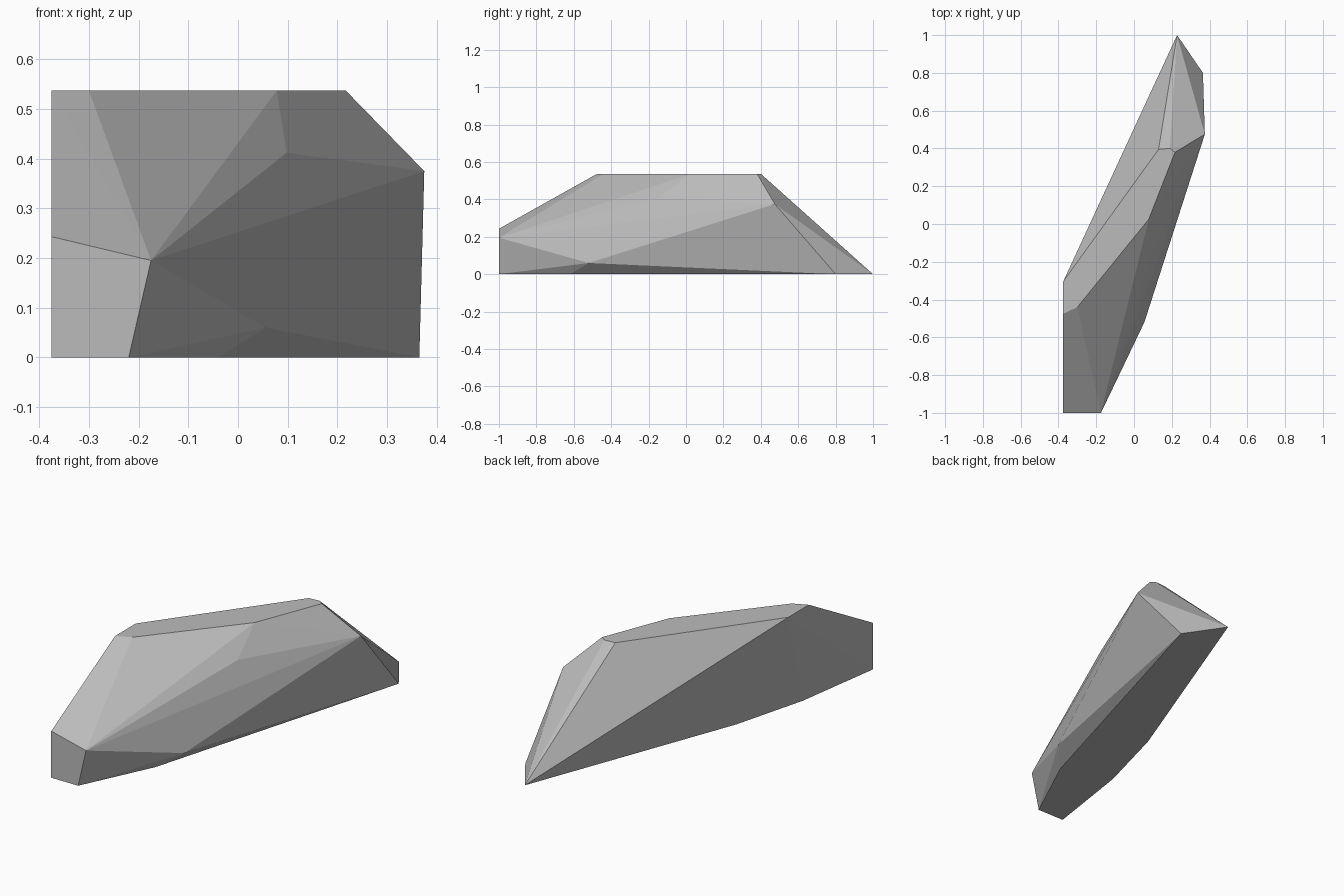
import bpy
import bmesh

cube = bpy.data.objects.get("Cube")
if cube:
    bpy.data.objects.remove(cube, do_unlink=True)

# Stone colour
stone = bpy.data.materials.new("grey stone")
stone.use_nodes = True
grey = (0.5, 0.5, 0.5, 1)
stone.diffuse_color = grey
stone.node_tree.nodes["Principled BSDF"].inputs["Base Color"].default_value = grey

# Flat ground outline and flat top outline of the boulder
base = [(-.375, -1), (-.22, -1), (-.04, -.62), (.365, .8),
        (.228, 1), (-.2, -.13), (-.305, -.525)]
top = [(-.375, -.475), (-.3, -.44), (.078, .025), (.217, .38),
       (.19, .4), (.13, .395), (-.375, -.305)]

# Corners between the two: blunt front end, belly, shoulder and right ridge
corners = [(-.375, -1, .243), (-.175, -1, .195), (.055, -.52, .06),
           (.098, -.143, .412), (.375, .475, .375)]

# Chiselled boulder: the convex skin around all the corners
bm = bmesh.new()
points = [(x, y, 0) for x, y in base] + [(x, y, .537) for x, y in top] + corners
for p in points:
    bm.verts.new(p)
hull = bmesh.ops.convex_hull(bm, input=bm.verts[:])
loose = {g for g in hull["geom_interior"] + hull["geom_unused"]
         if isinstance(g, bmesh.types.BMVert)}
bmesh.ops.delete(bm, geom=list(loose), context='VERTS')
bmesh.ops.dissolve_limit(bm, angle_limit=.005, verts=bm.verts[:], edges=bm.edges[:])
bmesh.ops.recalc_face_normals(bm, faces=bm.faces[:])

mesh = bpy.data.meshes.new("boulder")
bm.to_mesh(mesh)
bm.free()
mesh.materials.append(stone)
boulder = bpy.data.objects.new("boulder", mesh)
bpy.context.collection.objects.link(boulder)
